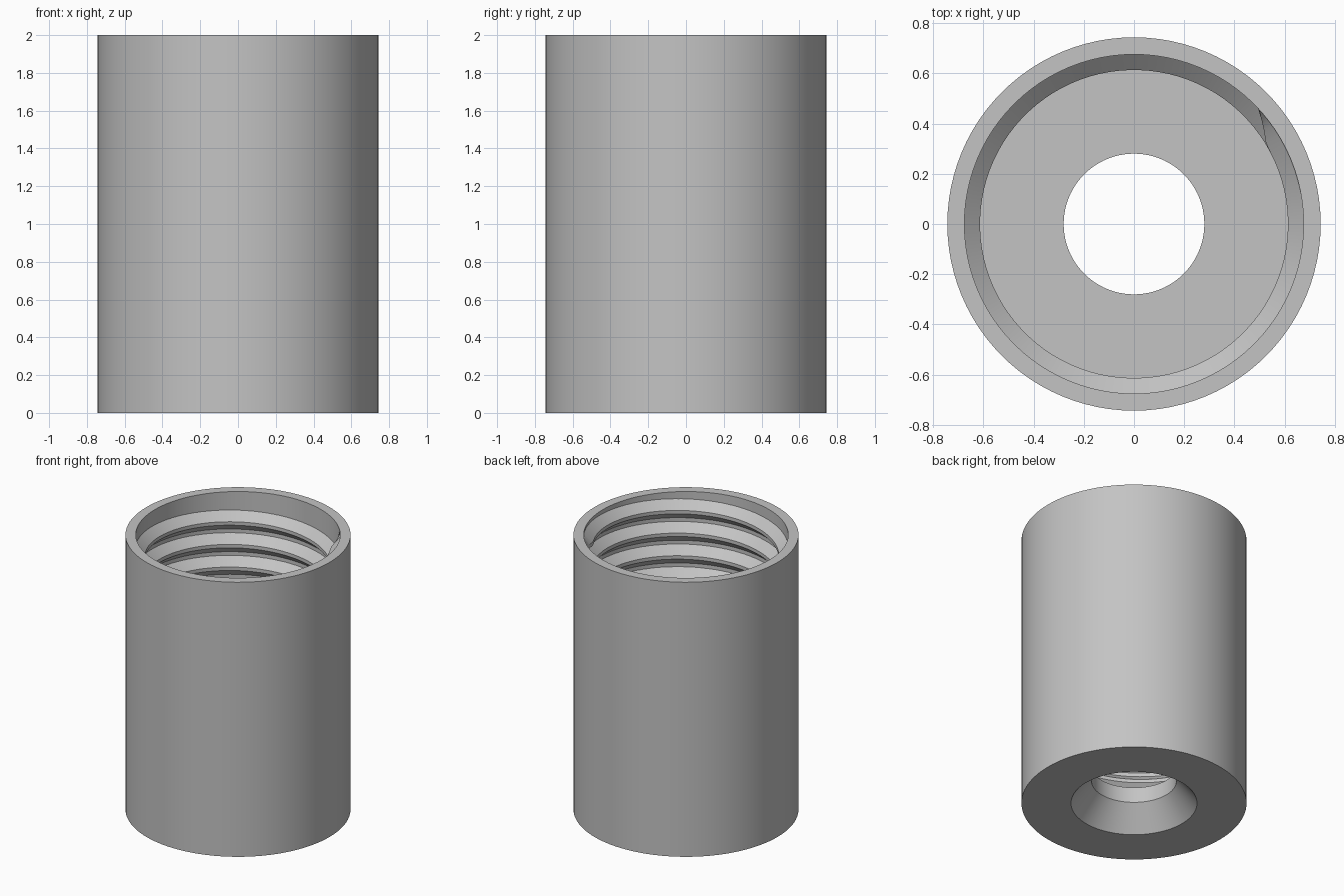
import bpy
import bmesh
from math import cos, sin, radians, tau

cube = bpy.data.objects.get("Cube")
if cube:
    bpy.data.objects.remove(cube)

SEGMENTS = 96
OUTER, BORE, CREST, HOLE, SINK = 0.743, 0.675, 0.613, 0.28, 0.416
HEIGHT, FLOOR, SINK_DEPTH = 2.0, 0.28, 0.168
PITCH = 0.165

grey = bpy.data.materials.new("plain grey")
grey.use_nodes = True
colour = (0.55, 0.55, 0.55, 1)
grey.diffuse_color = colour
grey.node_tree.nodes["Principled BSDF"].inputs["Base Color"].default_value = colour


def polar(bm, radius, angle, z):
    return bm.verts.new((radius * cos(angle), radius * sin(angle), z))


def bridge(bm, a, b):
    """Join two closed cross-sections with quads."""
    for i in range(len(a)):
        j = (i + 1) % len(a)
        bm.faces.new((a[i], a[j], b[j], b[i]))


def finish(bm, name):
    bmesh.ops.recalc_face_normals(bm, faces=bm.faces)
    mesh = bpy.data.meshes.new(name)
    bm.to_mesh(mesh)
    bm.free()
    mesh.materials.append(grey)
    obj = bpy.data.objects.new(name, mesh)
    bpy.context.collection.objects.link(obj)
    bpy.ops.object.select_all(action='DESELECT')
    obj.select_set(True)
    bpy.context.view_layer.objects.active = obj
    bpy.ops.object.shade_smooth_by_angle(angle=radians(25))
    return obj


# Sleeve: tube wall, floor and countersunk hole turned from one profile
profile = [(OUTER, 0), (OUTER, HEIGHT), (BORE, HEIGHT), (BORE, FLOOR),
           (HOLE, FLOOR), (HOLE, SINK_DEPTH), (SINK, 0)]
bm = bmesh.new()
rings = [[polar(bm, r, tau * k / SEGMENTS, z) for r, z in profile]
         for k in range(SEGMENTS)]
for k in range(SEGMENTS):
    bridge(bm, rings[k], rings[(k + 1) % SEGMENTS])
finish(bm, "threaded_sleeve")

# Internal thread: trapezoid ridge wound clockwise down the bore
FLANK, FLAT = 0.06, 0.025
ridge_height = 2 * FLANK + FLAT
start_angle, top = radians(43), HEIGHT - 0.005
fade = radians(12)
steps = int((top - ridge_height - FLOOR) / PITCH * SEGMENTS)
bm = bmesh.new()
sections = []
for k in range(steps + 1):
    turn = tau * k / SEGMENTS
    angle, z = start_angle - turn, top - PITCH * turn / tau
    # The ridge rises out of the wall at its first turn
    crest = BORE + (CREST - BORE) * min(1, turn / fade)
    sections.append([polar(bm, BORE + 0.004, angle, z),
                     polar(bm, crest, angle, z - FLANK),
                     polar(bm, crest, angle, z - FLANK - FLAT),
                     polar(bm, BORE + 0.004, angle, z - ridge_height)])
for a, b in zip(sections, sections[1:]):
    bridge(bm, a, b)
bm.faces.new(sections[0])
bm.faces.new(sections[-1])
finish(bm, "internal_thread")
